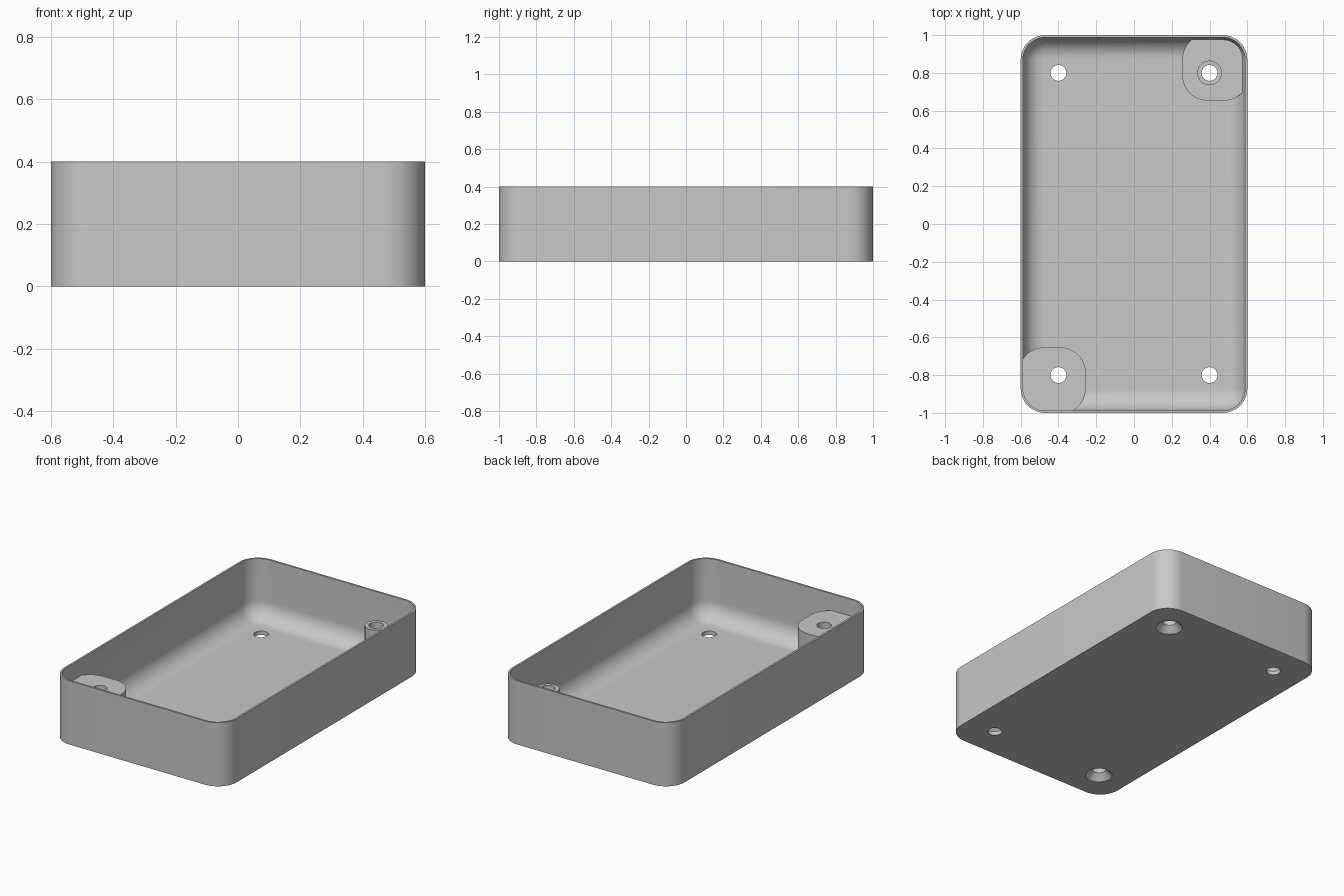
import bpy, bmesh, math

cube = bpy.data.objects.get("Cube")
if cube:
    bpy.data.objects.remove(cube, do_unlink=True)

grey = bpy.data.materials.new("plain grey")
grey.use_nodes = True
grey.diffuse_color = (0.58, 0.58, 0.58, 1)
grey.node_tree.nodes["Principled BSDF"].inputs["Base Color"].default_value = grey.diffuse_color

HALF_X, HALF_Y, HEIGHT = 0.6, 1.0, 0.4
CORNER, WALL, FLOOR, FILLET = 0.13, 0.012, 0.025, 0.11
HOLE_X, HOLE_Y = 0.4, 0.8


def outline(hx, hy, r, steps=12):
    """Rounded rectangle, counter-clockwise."""
    points = []
    for i, (sx, sy) in enumerate([(1, 1), (-1, 1), (-1, -1), (1, -1)]):
        for k in range(steps + 1):
            a = math.pi / 2 * (i + k / steps)
            points.append((sx * (hx - r) + r * math.cos(a), sy * (hy - r) + r * math.sin(a)))
    return points


def loft(name, layers, centre=(0, 0)):
    """Solid skinned through layers of (z, half x, half y, corner radius)."""
    bm = bmesh.new()
    rings = [[bm.verts.new((x + centre[0], y + centre[1], z)) for x, y in outline(hx, hy, r)]
             for z, hx, hy, r in layers]
    n = len(rings[0])
    for low, high in zip(rings, rings[1:]):
        for i in range(n):
            j = (i + 1) % n
            bm.faces.new((low[i], low[j], high[j], high[i]))
    bm.faces.new(rings[0][::-1])
    bm.faces.new(rings[-1])
    bmesh.ops.remove_doubles(bm, verts=bm.verts, dist=1e-5)
    mesh = bpy.data.meshes.new(name)
    bm.to_mesh(mesh)
    bm.free()
    mesh.materials.append(grey)
    obj = bpy.data.objects.new(name, mesh)
    bpy.context.collection.objects.link(obj)
    return obj


def cylinder(name, r0, r1, z0, z1, centre):
    return loft(name, [(z0, r0, r0, r0), (z1, r1, r1, r1)], centre)


def combine(target, tool, operation):
    """Apply a boolean and discard the tool."""
    mod = target.modifiers.new("boolean", 'BOOLEAN')
    mod.operation, mod.object, mod.solver = operation, tool, 'EXACT'
    bpy.context.view_layer.objects.active = target
    bpy.ops.object.modifier_apply(modifier=mod.name)
    bpy.data.objects.remove(tool, do_unlink=True)


# Outer shell
tray = loft("tray", [(z, HALF_X, HALF_Y, CORNER) for z in (0, HEIGHT)])

# Cavity with a rounded bottom edge
layers = []
for k in range(13):
    a = math.pi / 2 * k / 12
    inset = WALL + FILLET * (1 - math.sin(a))
    layers.append((FLOOR + FILLET * (1 - math.cos(a)), HALF_X - inset, HALF_Y - inset, CORNER - inset))
layers.append((HEIGHT + 0.1,) + layers[-1][1:])
combine(tray, loft("cavity", layers), 'DIFFERENCE')

# Corner pads, trimmed to the wall: a low one at back left, a tall one at front right
for side, top in ((1, 0.085), (-1, 0.295)):
    pad = loft("pad", [(z, 0.177, 0.177, 0.135) for z in (0.01, top)], (side * 0.433, side * 0.83))
    trim = loft("trim", [(z, HALF_X - 0.006, HALF_Y - 0.006, CORNER - 0.006) for z in (-0.1, 0.5)])
    combine(pad, trim, 'INTERSECT')
    combine(tray, pad, 'UNION')

# Standoff on the low pad
combine(tray, cylinder("standoff", 0.065, 0.065, 0.05, 0.295, (HOLE_X, HOLE_Y)), 'UNION')

# Screw holes, countersunk from below under the two pads
for sx in (-1, 1):
    for sy in (-1, 1):
        at = (sx * HOLE_X, sy * HOLE_Y)
        combine(tray, cylinder("hole", 0.042, 0.042, -0.1, 0.5, at), 'DIFFERENCE')
        if sx == sy:
            combine(tray, cylinder("countersink", 0.088, 0.04, -0.01, 0.042, at), 'DIFFERENCE')

# Smooth curved walls, crisp edges
bpy.ops.object.select_all(action='DESELECT')
tray.select_set(True)
bpy.context.view_layer.objects.active = tray
bpy.ops.object.shade_smooth_by_angle(angle=math.radians(30))
